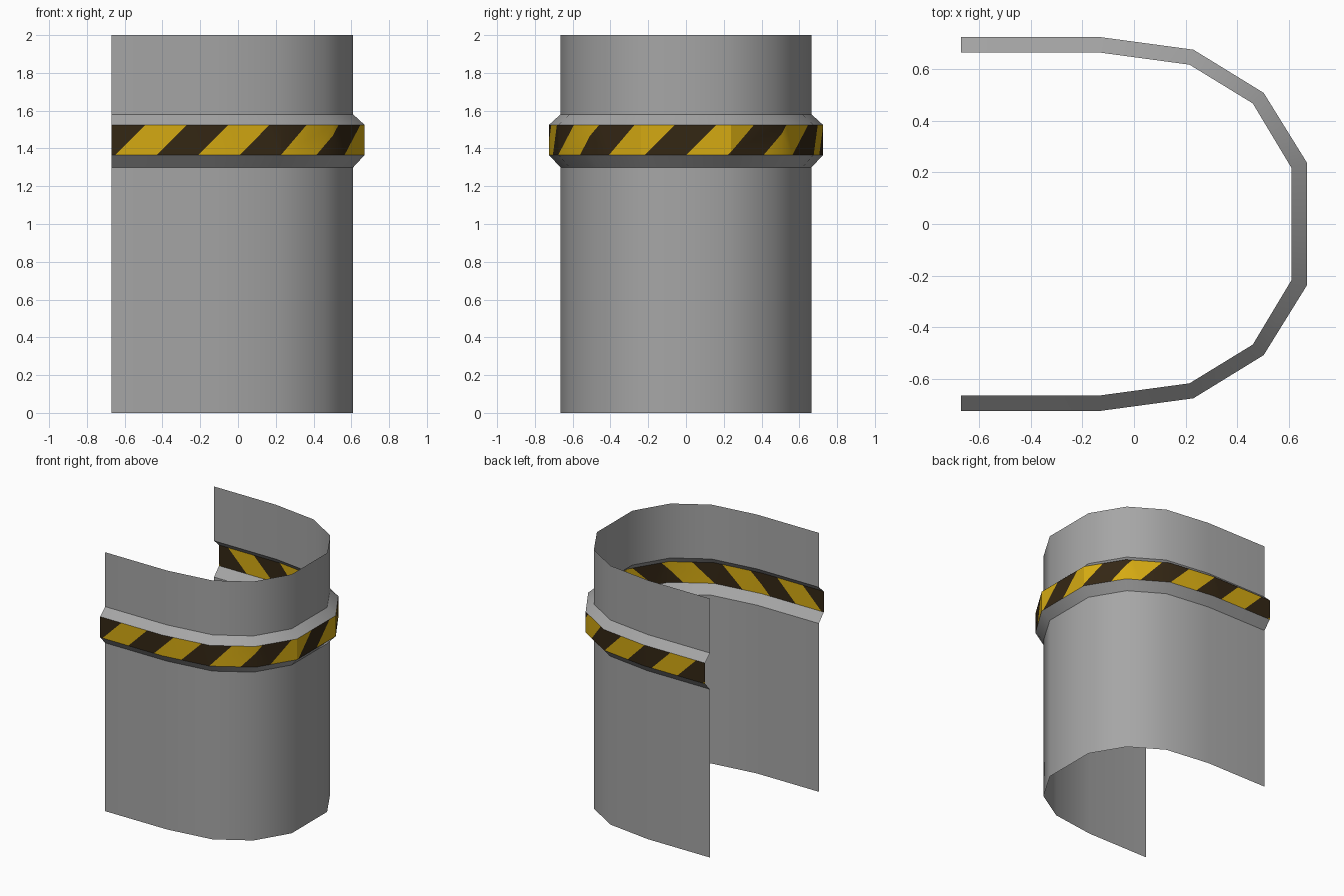
import bpy, bmesh, math
from mathutils import Vector

if "Cube" in bpy.data.objects:
    bpy.data.objects.remove(bpy.data.objects["Cube"])


def material(name, rgb):
    m = bpy.data.materials.new(name)
    m.diffuse_color = (*rgb, 1)
    m.use_nodes = True
    m.node_tree.nodes["Principled BSDF"].inputs["Base Color"].default_value = m.diffuse_color
    return m


GREY = material("concrete grey", (0.38, 0.38, 0.38))
YELLOW = material("warning yellow", (0.66, 0.40, 0.006))
DARK = material("warning dark", (0.034, 0.020, 0.007))


def mirrored(half):
    # front half (y < 0) followed by its mirror image at the back
    return [Vector(p) for p in half] + [Vector((x, -y)) for x, y in reversed(half)]


# U-shaped plans: the wall, and the band standing proud of it
WALL = mirrored([(-0.67, -0.665), (-0.14, -0.665), (0.215, -0.617), (0.46, -0.467), (0.61, -0.217)])
BAND = mirrored([(-0.67, -0.725), (-0.14, -0.725), (0.23, -0.675), (0.502, -0.508), (0.67, -0.237)])


def finish(bm, name, mats):
    me = bpy.data.meshes.new(name)
    bm.to_mesh(me)
    bm.free()
    ob = bpy.data.objects.new(name, me)
    bpy.context.collection.objects.link(ob)
    for m in mats:
        me.materials.append(m)
    bpy.ops.object.select_all(action='DESELECT')
    ob.select_set(True)
    bpy.context.view_layer.objects.active = ob
    bpy.ops.object.shade_smooth_by_angle(angle=math.radians(31))
    return ob


def sheet(name, low, z0, high, z1):
    # open sheet between two plans at two heights
    bm = bmesh.new()
    a = [bm.verts.new((p.x, p.y, z0)) for p in low]
    b = [bm.verts.new((p.x, p.y, z1)) for p in high]
    for i in range(len(a) - 1):
        bm.faces.new((a[i], a[i + 1], b[i + 1], b[i]))
    finish(bm, name, [GREY])


def striped_band(name, plan, z0, z1, start, width):
    # lay the band out flat, cut corners and diagonal stripes, then wrap it round the plan
    stops = [0.0]
    for p, q in zip(plan, plan[1:]):
        stops.append(stops[-1] + (q - p).length)
    total = stops[-1]
    bm = bmesh.new()
    a = [bm.verts.new((s, 0, z0)) for s in stops]
    b = [bm.verts.new((s, 0, z1)) for s in stops]
    for i in range(len(stops) - 1):
        bm.faces.new((a[i], a[i + 1], b[i + 1], b[i]))
    for k in range(-2, int(total / width) + 2):
        bmesh.ops.bisect_plane(bm, geom=bm.verts[:] + bm.edges[:] + bm.faces[:], dist=1e-5,
                               plane_co=(start + k * width, 0, z0), plane_no=(1, 0, -1))
    for f in bm.faces:
        c = f.calc_center_median()
        f.material_index = math.floor((c.x - (c.z - z0) - start) / width) % 2
    for v in bm.verts:
        s = v.co.x
        i = max(j for j in range(len(stops) - 1) if j == 0 or stops[j] <= s + 1e-6)
        p = plan[i].lerp(plan[i + 1], (s - stops[i]) / (stops[i + 1] - stops[i]))
        v.co.x, v.co.y = p
    finish(bm, name, [YELLOW, DARK])


# wall below and above the band, with sloped ledges
sheet("lower_wall", WALL, 0.0, WALL, 1.30)
sheet("lower_ledge", WALL, 1.30, BAND, 1.365)
striped_band("hazard_band", BAND, 1.365, 1.525, 0.02, 0.22)
sheet("upper_ledge", BAND, 1.525, WALL, 1.58)
sheet("upper_wall", WALL, 1.58, WALL, 2.0)
